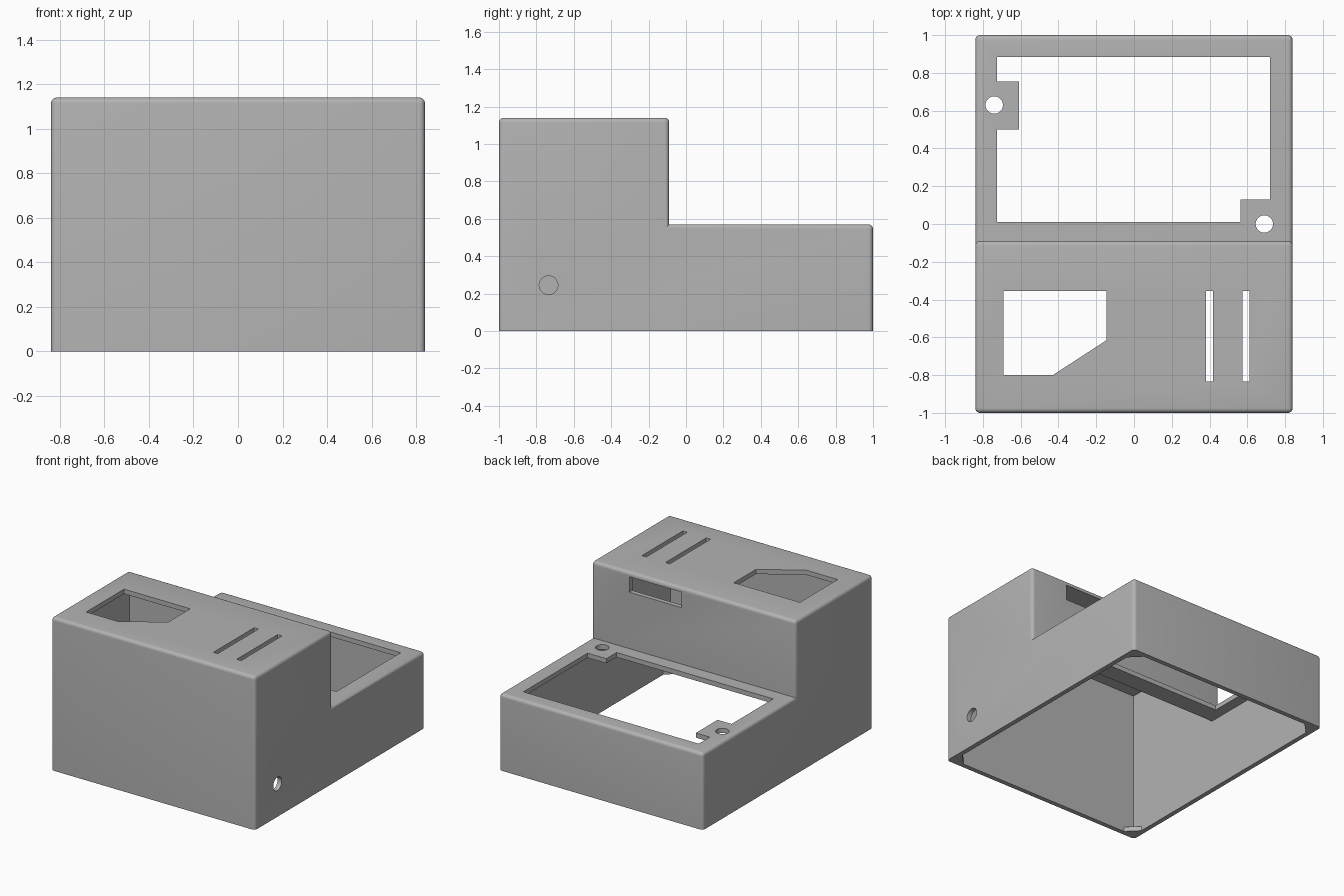
import bpy, bmesh, math
from mathutils import Vector

cube = bpy.data.objects.get("Cube")
if cube:
    bpy.data.objects.remove(cube, do_unlink=True)

W, D = 0.84, 1.0             # half width and half depth
STEP, LOW, HIGH = -0.09, 0.57, 1.14
T = 0.035                    # wall thickness

grey = bpy.data.materials.new("plain grey")
grey.use_nodes = True
grey.diffuse_color = (0.45, 0.45, 0.45, 1)
grey.node_tree.nodes["Principled BSDF"].inputs["Base Color"].default_value = grey.diffuse_color


def prism(name, points, direction):
    """Extrude a closed polygon along a direction."""
    bm = bmesh.new()
    face = bm.faces.new([bm.verts.new(p) for p in points])
    extruded = bmesh.ops.extrude_face_region(bm, geom=[face])["geom"]
    moved = [g for g in extruded if isinstance(g, bmesh.types.BMVert)]
    bmesh.ops.translate(bm, verts=moved, vec=Vector(direction))
    bmesh.ops.recalc_face_normals(bm, faces=bm.faces)
    mesh = bpy.data.meshes.new(name)
    bm.to_mesh(mesh)
    bm.free()
    mesh.materials.append(grey)
    obj = bpy.data.objects.new(name, mesh)
    bpy.context.collection.objects.link(obj)
    return obj


def stepped(name, half_x, front, back, step, bottom, low, high):
    """Stepped side profile swept across the width."""
    side = [(front, bottom), (back, bottom), (back, low),
            (step, low), (step, high), (front, high)]
    return prism(name, [(-half_x, y, z) for y, z in side], (2 * half_x, 0, 0))


def box(x0, x1, y0, y1, z0, z1):
    return prism("cutter", [(x0, y0, z0), (x1, y0, z0), (x1, y1, z0), (x0, y1, z0)],
                 (0, 0, z1 - z0))


def disc(x, y, r, z0, z1):
    ring = [math.tau * i / 32 for i in range(32)]
    return prism("cutter", [(x + r * math.cos(a), y + r * math.sin(a), z0) for a in ring],
                 (0, 0, z1 - z0))


def cut(target, cutter):
    cutter.hide_render = True
    mod = target.modifiers.new("cut", 'BOOLEAN')
    mod.operation, mod.solver, mod.object = 'DIFFERENCE', 'EXACT', cutter
    bpy.context.view_layer.objects.active = target
    bpy.ops.object.modifier_apply(modifier=mod.name)
    bpy.data.objects.remove(cutter, do_unlink=True)


# Outer body with rounded outer edges; the base and the inner corner stay sharp
case = stepped("case", W, -D, D, STEP, 0, LOW, HIGH)
bm = bmesh.new()
bm.from_mesh(case.data)
edges = [e for e in bm.edges
         if max(v.co.z for v in e.verts) > 0.01
         and not all(abs(v.co.y - STEP) < 0.01 and abs(v.co.z - LOW) < 0.01 for v in e.verts)]
bmesh.ops.bevel(bm, geom=edges, offset=0.025, segments=5, profile=0.5, affect='EDGES')
bm.to_mesh(case.data)
bm.free()

# Hollow interior, open underneath
cut(case, stepped("cavity", W - T, -D + T, D - T, STEP - T, -0.1, LOW - T, HIGH - T))

# Large opening in the low deck, with two screw tabs left standing
z0, z1 = LOW - 0.1, LOW + 0.1
opening = [(-0.725, 0.01), (0.565, 0.01), (0.565, 0.13), (0.72, 0.13), (0.72, 0.885),
           (-0.725, 0.885), (-0.725, 0.755), (-0.61, 0.755), (-0.61, 0.50), (-0.725, 0.50)]
cut(case, prism("deck_opening", [(x, y, z0) for x, y in opening], (0, 0, z1 - z0)))
for x, y in ((-0.74, 0.63), (0.69, 0.0)):
    cut(case, disc(x, y, 0.046, z0, z1))

# Five-sided window and two slots in the high deck
z0, z1 = HIGH - 0.1, HIGH + 0.1
window = [(-0.69, -0.8), (-0.43, -0.8), (-0.145, -0.615), (-0.145, -0.355), (-0.69, -0.355)]
cut(case, prism("top_window", [(x, y, z0) for x, y in window], (0, 0, z1 - z0)))
for x in (0.40, 0.593):
    cut(case, box(x - 0.018, x + 0.018, -0.835, -0.355, z0, z1))

# Port in the riser, just below the high deck
cut(case, box(0.10, 0.53, STEP - 0.1, STEP + 0.1, 0.99, HIGH - T))

# Round cable hole in the side wall
hole = disc(0, 0, 0.05, -0.1, 0.1)
hole.rotation_euler.y = math.pi / 2
hole.location = (W, -0.735, 0.245)
bpy.context.view_layer.update()
cut(case, hole)

bpy.ops.object.select_all(action='DESELECT')
case.select_set(True)
bpy.context.view_layer.objects.active = case
bpy.ops.object.shade_smooth_by_angle(angle=math.radians(30))

# Triangular corner gussets at the base
ix, iy, leg = W - T, D - T, 0.085
for sx, side in ((1, "left"), (-1, "right")):
    for sy, end in ((1, "back"), (-1, "front")):
        prism(f"gusset_{end}_{side}",
              [(sx * ix, sy * iy, 0), (sx * (ix - leg), sy * iy, 0),
               (sx * ix, sy * (iy - leg), 0)], (0, 0, T))
